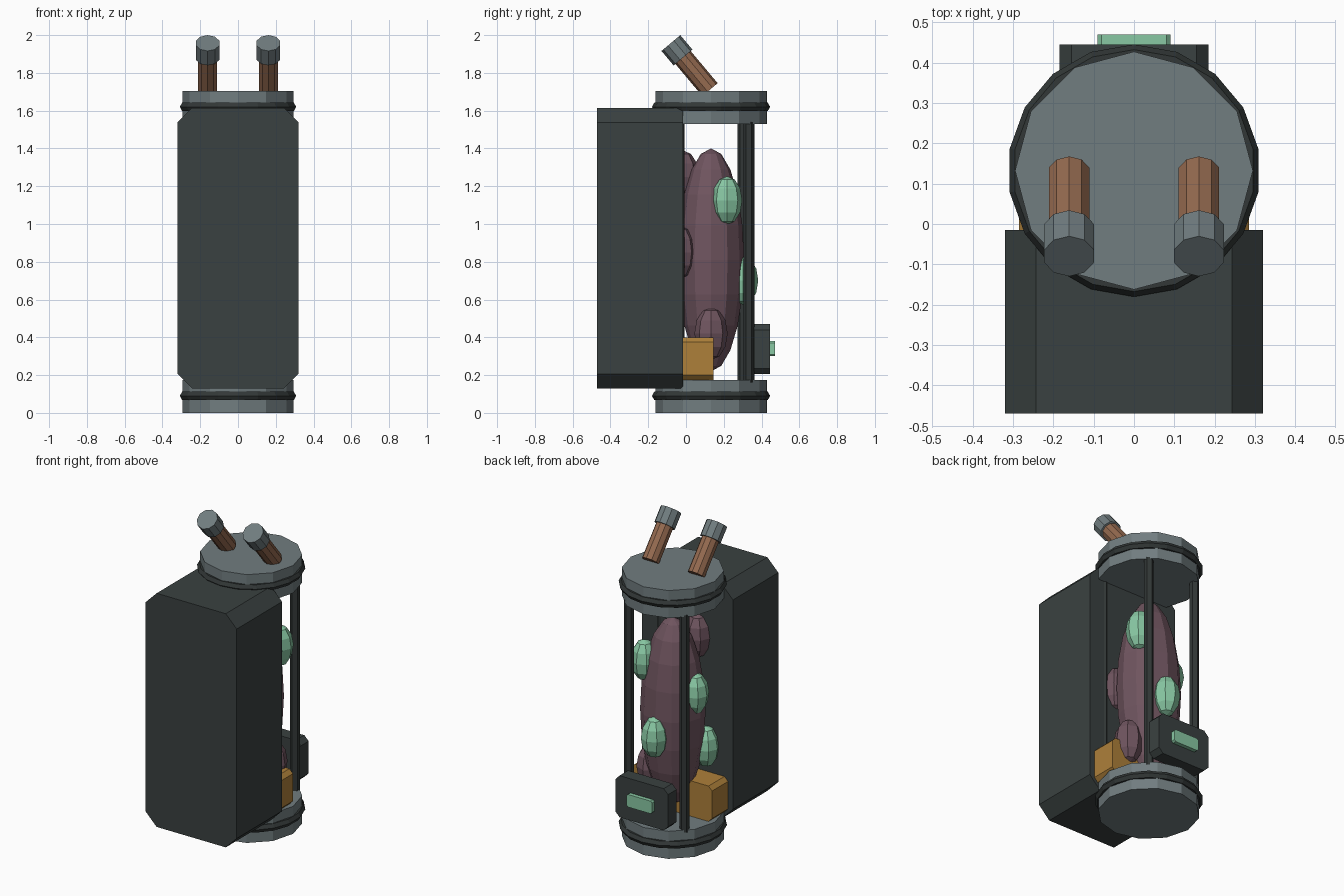
import bpy, math
from mathutils import Vector

if "Cube" in bpy.data.objects:
    bpy.data.objects.remove(bpy.data.objects["Cube"], do_unlink=True)


def material(name, r, g, b):
    m = bpy.data.materials.new(name)
    m.use_nodes = True
    m.diffuse_color = (r, g, b, 1)
    bsdf = next(n for n in m.node_tree.nodes if n.type == 'BSDF_PRINCIPLED')
    bsdf.inputs["Base Color"].default_value = (r, g, b, 1)
    return m


DARK = material("dark_casing", 0.042, 0.053, 0.052)
RUBBER = material("dark_trim", 0.032, 0.039, 0.038)
STEEL = material("grey_metal", 0.165, 0.205, 0.215)
COPPER = material("copper_brown", 0.30, 0.145, 0.08)
AMBER = material("amber", 0.42, 0.215, 0.042)
FLESH = material("dull_purple", 0.16, 0.09, 0.115)
GREEN = material("pale_green", 0.25, 0.58, 0.37)

AXIS_Y = 0.1325  # centre line of the tank


def finish(name, mat):
    ob = bpy.context.object
    ob.name = name
    ob.data.materials.append(mat)
    return ob


def rod(name, mat, start, end, radius, sides):
    a, b = Vector(start), Vector(end)
    d = b - a
    bpy.ops.mesh.primitive_cylinder_add(
        vertices=sides, radius=radius, depth=d.length, location=(a + b) / 2,
        rotation=d.to_track_quat('Z', 'Y').to_euler())
    return finish(name, mat)


def chamfered_block(name, mat, half_x, y0, y1, z0, z1, cut):
    """Box whose four edges along y are cut off."""
    x = half_x
    profile = [(-x + cut, z0), (x - cut, z0), (x, z0 + cut), (x, z1 - cut),
               (x - cut, z1), (-x + cut, z1), (-x, z1 - cut), (-x, z0 + cut)]
    n = len(profile)
    verts = [(px, y, pz) for y in (y0, y1) for px, pz in profile]
    faces = [tuple(range(n)), tuple(reversed(range(n, 2 * n)))]
    faces += [(i, i + n, (i + 1) % n + n, (i + 1) % n) for i in range(n)]
    me = bpy.data.meshes.new(name)
    me.from_pydata(verts, [], faces)
    me.materials.append(mat)
    ob = bpy.data.objects.new(name, me)
    bpy.context.collection.objects.link(ob)
    return ob


def blob(name, mat, dx, dy, z, size, segments=8, rings=6):
    bpy.ops.mesh.primitive_uv_sphere_add(
        segments=segments, ring_count=rings, radius=1,
        location=(dx, AXIS_Y + dy, z))
    ob = finish(name, mat)
    ob.scale = size
    return ob


# Casing, rear control box with its screen, and the amber block
chamfered_block("casing", DARK, 0.32, -0.47, -0.015, 0.13, 1.615, 0.077)
chamfered_block("control_box", DARK, 0.185, 0.36, 0.445, 0.205, 0.47, 0.03)
chamfered_block("control_screen", GREEN, 0.09, 0.44, 0.47, 0.30, 0.38, 0.01)
chamfered_block("amber_block", AMBER, 0.285, -0.03, 0.145, 0.175, 0.40, 0.025)

# Tank end caps with sealing rings
for label, z0, ring_z in (("bottom", 0, 0.09), ("top", 1.53, 1.62)):
    rod(label + "_cap", STEEL, (0, AXIS_Y, z0), (0, AXIS_Y, z0 + 0.175), 0.295, 12)
    bpy.ops.mesh.primitive_torus_add(
        major_segments=18, minor_segments=6, major_radius=0.287,
        minor_radius=0.026, location=(0, AXIS_Y, ring_z),
        rotation=(0, 0, math.pi / 2))
    finish(label + "_ring", RUBBER)

# Tank posts
for i in range(4):
    a = math.radians(50 + 90 * i)
    x, y = 0.262 * math.cos(a), AXIS_Y + 0.262 * math.sin(a)
    rod(f"post_{i + 1}", RUBBER, (x, y, 0.16), (x, y, 1.54), 0.029, 6)

# Organic mass, its lumps and glowing nodules
blob("organic_mass", FLESH, 0, 0, 0.81, (0.195, 0.175, 0.59), 12, 10)
for i, (dx, dy, z) in enumerate([(0.15, 0, 0.42), (0.115, -0.165, 0.85),
                                 (-0.07, -0.15, 1.25)]):
    blob(f"lump_{i + 1}", FLESH, dx, dy, z, (0.088, 0.088, 0.14))
for i, (dx, dy, z) in enumerate([(0.142, 0.085, 1.125), (0.01, 0.17, 0.70),
                                 (-0.16, 0, 0.96), (-0.15, -0.12, 0.575)]):
    blob(f"nodule_{i + 1}", GREEN, dx, dy, z, (0.08, 0.08, 0.128))

# Angled pipes with end caps
tilt = math.radians(40)
direction = Vector((0, -math.sin(tilt), math.cos(tilt)))
for side, x in (("left", 0.161), ("right", -0.161)):
    tip = Vector((x, -0.08, 1.958))
    rod(side + "_pipe", COPPER, tip - direction * 0.322, tip - direction * 0.05, 0.053, 10)
    rod(side + "_pipe_cap", STEEL, tip - direction * 0.10, tip, 0.065, 10)
